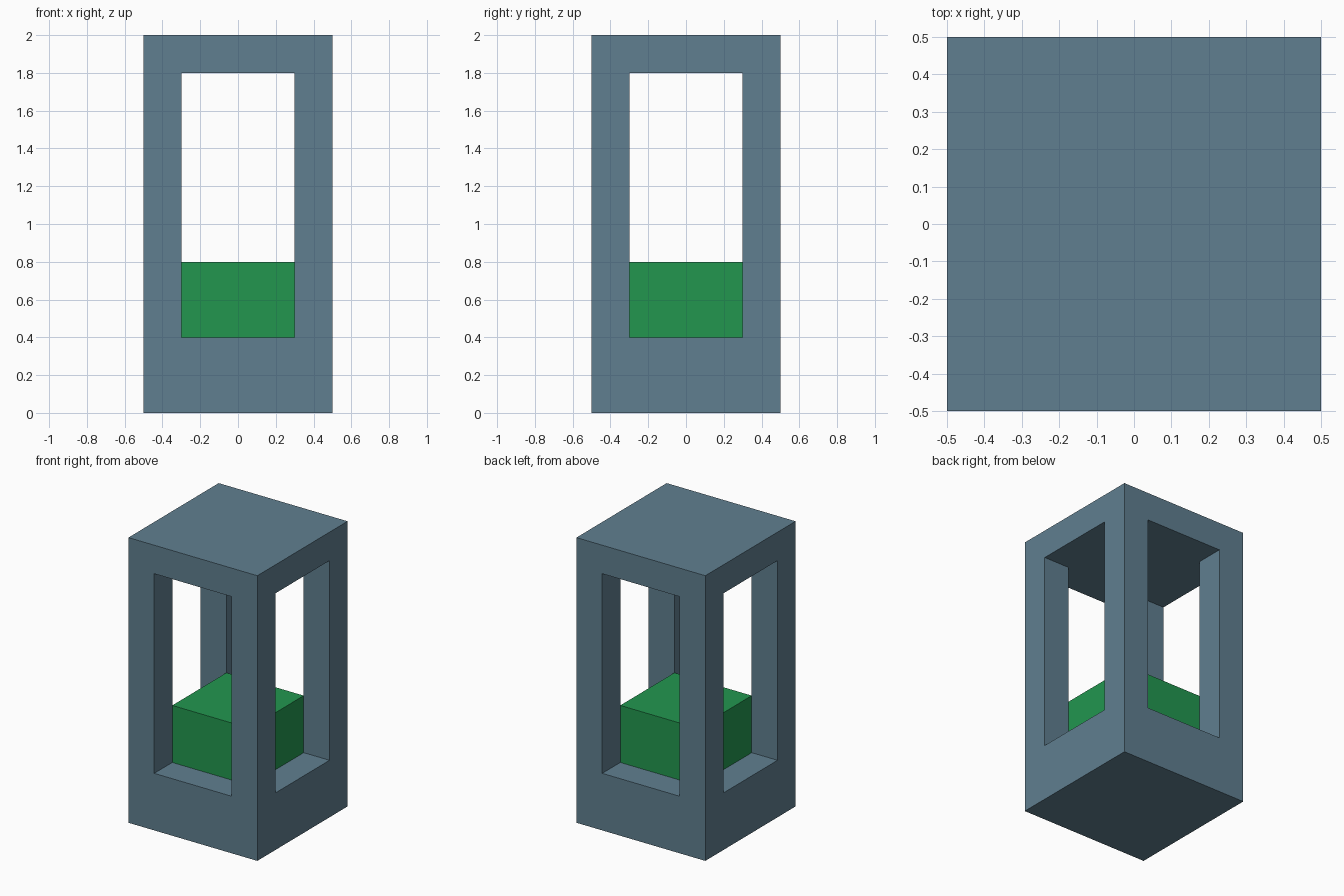
import bpy
import bmesh
from mathutils import Matrix

if "Cube" in bpy.data.objects:
    bpy.data.objects.remove(bpy.data.objects["Cube"], do_unlink=True)


def material(name, rgb):
    mat = bpy.data.materials.new(name)
    mat.use_nodes = True
    mat.diffuse_color = (*rgb, 1)
    mat.node_tree.nodes["Principled BSDF"].inputs["Base Color"].default_value = (*rgb, 1)
    return mat


def add_object(name, bm, mat):
    bmesh.ops.recalc_face_normals(bm, faces=bm.faces)
    mesh = bpy.data.meshes.new(name)
    bm.to_mesh(mesh)
    bm.free()
    mesh.materials.append(mat)
    obj = bpy.data.objects.new(name, mesh)
    bpy.context.collection.objects.link(obj)
    return obj


slate = material("slate blue", (0.117, 0.212, 0.279))
green = material("green", (0.016, 0.307, 0.078))

# Frame: base slab, four corner posts and roof slab as one closed shell
side = (-0.5, -0.3, 0.3, 0.5)
levels = (0, 0.4, 1.8, 2.0)


def solid(i, j, k):
    if not all(0 <= n <= 2 for n in (i, j, k)):
        return False
    return k != 1 or (i != 1 and j != 1)


bm = bmesh.new()
verts = {}


def corner(key):
    if key not in verts:
        i, j, k = key
        verts[key] = bm.verts.new((side[i], side[j], levels[k]))
    return verts[key]


for cell in [(i, j, k) for i in range(3) for j in range(3) for k in range(3)]:
    if not solid(*cell):
        continue
    for axis in range(3):
        u, v = (axis + 1) % 3, (axis + 2) % 3
        for step in (0, 1):
            neighbour = list(cell)
            neighbour[axis] += 2 * step - 1
            if solid(*neighbour):
                continue
            # Outer wall of this cell
            loop = []
            for du, dv in ((0, 0), (1, 0), (1, 1), (0, 1)):
                key = list(cell)
                key[axis] += step
                key[u] += du
                key[v] += dv
                loop.append(corner(tuple(key)))
            bm.faces.new(loop)
add_object("frame", bm, slate)

# Green block resting on the base between the posts
bm = bmesh.new()
bmesh.ops.create_cube(bm, size=1, matrix=Matrix.Translation((0, 0, 0.6)) @ Matrix.Diagonal((0.6, 0.6, 0.4, 1)))
add_object("inner_block", bm, green)
